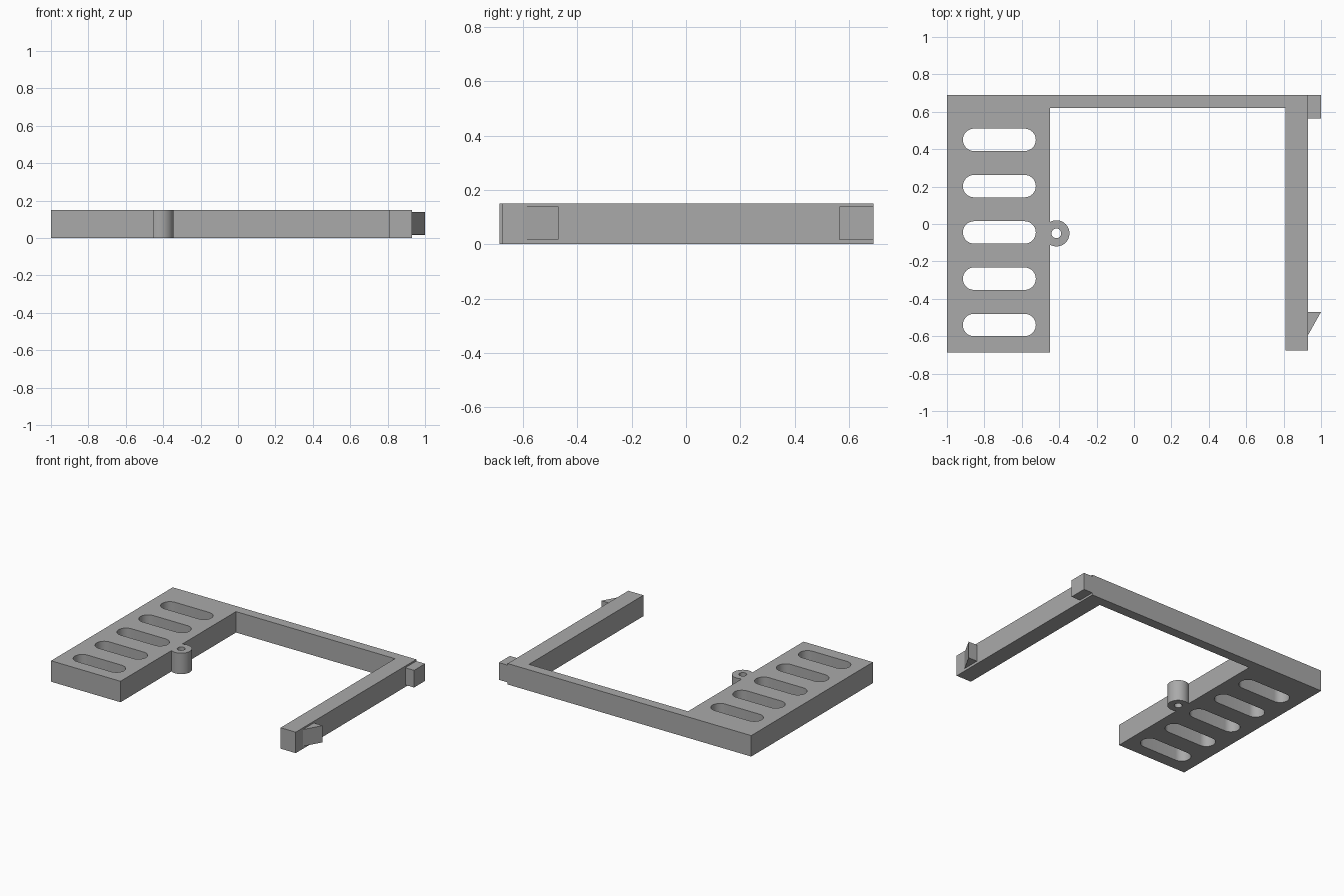
import bpy
import bmesh
from math import pi, cos, sin, acos

cube = bpy.data.objects.get("Cube")
if cube:
    bpy.data.objects.remove(cube, do_unlink=True)

HEIGHT = 0.15

grey = bpy.data.materials.new("plain grey")
grey.use_nodes = True
colour = (0.4, 0.4, 0.4, 1)
grey.diffuse_color = colour
grey.node_tree.nodes["Principled BSDF"].inputs["Base Color"].default_value = colour


def arc(cx, cy, radius, start, end, steps=16):
    """Points along a circular arc."""
    angles = [start + (end - start) * i / steps for i in range(steps + 1)]
    return [(cx + radius * cos(a), cy + radius * sin(a)) for a in angles]


def slot(cx, cy, half_length, radius):
    """Outline of a slot with round ends."""
    reach = half_length - radius
    return (arc(cx + reach, cy, radius, -pi / 2, pi / 2)
            + arc(cx - reach, cy, radius, pi / 2, 3 * pi / 2))


def extrude_outlines(name, outlines, z_low, z_high):
    """Solid from a flat outline; further outlines become holes."""
    curve = bpy.data.curves.new(name, "CURVE")
    curve.dimensions = "2D"
    curve.fill_mode = "BOTH"
    curve.extrude = (z_high - z_low) / 2
    for outline in outlines:
        spline = curve.splines.new("POLY")
        spline.points.add(len(outline) - 1)
        for point, (x, y) in zip(spline.points, outline):
            point.co = (x, y, 0, 1)
        spline.use_cyclic_u = True
    obj = bpy.data.objects.new(name, curve)
    obj.location.z = (z_low + z_high) / 2
    bpy.context.collection.objects.link(obj)
    bpy.ops.object.select_all(action="DESELECT")
    obj.select_set(True)
    bpy.context.view_layer.objects.active = obj
    bpy.ops.object.convert(target="MESH")
    obj = bpy.context.view_layer.objects.active
    # Weld the caps to the walls
    bm = bmesh.new()
    bm.from_mesh(obj.data)
    bmesh.ops.remove_doubles(bm, verts=bm.verts, dist=0.0001)
    bmesh.ops.recalc_face_normals(bm, faces=bm.faces)
    bm.to_mesh(obj.data)
    bm.free()
    obj.data.materials.clear()
    obj.data.materials.append(grey)
    bpy.ops.object.shade_smooth_by_angle(angle=pi / 6)
    return obj


# Frame: slotted plate, back bar, side arm and round screw boss
plate_edge = -0.45
boss_x, boss_y, boss_radius = -0.415, -0.05, 0.07
meet = acos((plate_edge - boss_x) / boss_radius)
frame = [(-1, 0.69), (-1, -0.687), (plate_edge, -0.687)]
frame += arc(boss_x, boss_y, boss_radius, -meet, meet, 32)
frame += [(plate_edge, 0.62), (0.81, 0.62), (0.81, -0.675),
          (0.93, -0.675), (0.93, 0.69)]
holes = [slot(-0.72, 0.45 - 0.2475 * i, 0.195, 0.06) for i in range(5)]
holes.append(arc(boss_x, boss_y, 0.026, 0, 2 * pi * 23 / 24, 23))
extrude_outlines("slotted_frame", [frame] + holes, 0, HEIGHT)

# Block on the outer back corner
extrude_outlines("corner_block",
                 [[(0.93, 0.565), (1, 0.565), (1, 0.69), (0.93, 0.69)]],
                 0.015, 0.138)

# Wedge-shaped catch near the free end of the arm
extrude_outlines("catch_wedge",
                 [[(0.93, -0.595), (1, -0.47), (0.93, -0.47)]],
                 0.018, 0.138)
